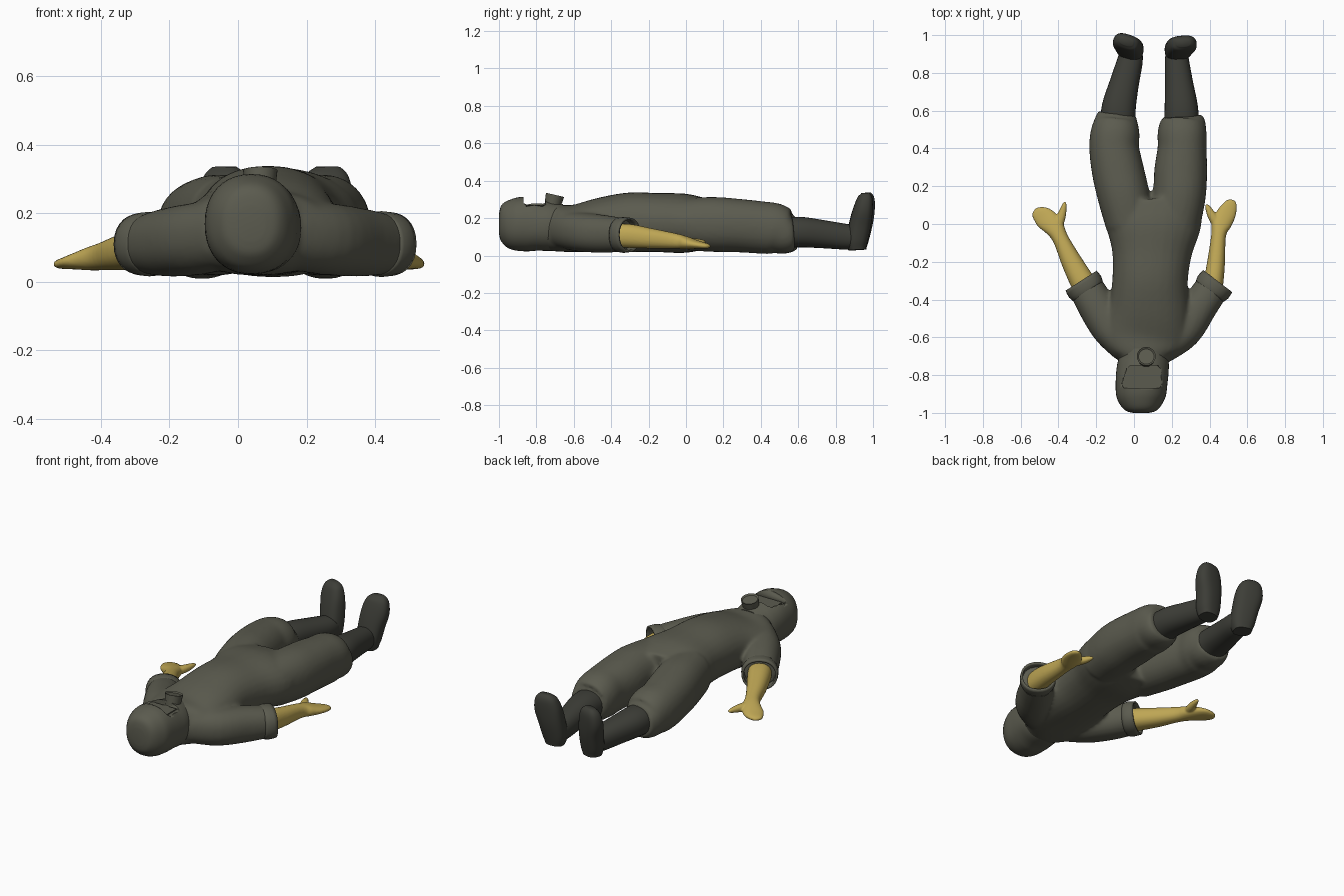
import bpy, bmesh, math
from mathutils import Vector, Matrix

if "Cube" in bpy.data.objects:
    bpy.data.objects.remove(bpy.data.objects["Cube"])


def material(name, rgb):
    m = bpy.data.materials.new(name)
    m.diffuse_color = (*rgb, 1)
    m.use_nodes = True
    m.node_tree.nodes["Principled BSDF"].inputs["Base Color"].default_value = m.diffuse_color
    return m


SUIT = material("drab suit grey", (0.105, 0.105, 0.078))
BOOT = material("dark boot grey", (0.047, 0.048, 0.039))
GLOVE = material("glove yellow", (0.52, 0.385, 0.09))


def catmull(pts, steps):
    """Smooth a list of (x, y, z, half_width, half_height) sections."""
    out = []
    for i in range(len(pts) - 1):
        p0, p1 = pts[max(i - 1, 0)], pts[i]
        p2, p3 = pts[i + 1], pts[min(i + 2, len(pts) - 1)]
        for s in range(steps):
            t = s / steps
            out.append([0.5 * (2 * b + (c - a) * t + (2 * a - 5 * b + 4 * c - d) * t * t
                               + (3 * b - a - 3 * c + d) * t ** 3)
                        for a, b, c, d in zip(p0, p1, p2, p3)])
    return out + [list(pts[-1])]


def loft(bm, sections, up=(0, 0, 1), sides=28, steps=4, power=2.2, caps=True):
    """Skin superelliptic rings along a path."""
    secs, up, rings = catmull(sections, steps), Vector(up), []
    for i, s in enumerate(secs):
        a, b = secs[max(i - 1, 0)], secs[min(i + 1, len(secs) - 1)]
        t = (Vector(b[:3]) - Vector(a[:3])).normalized()
        u = t.cross(up).normalized()
        v = u.cross(t)
        ring = []
        for k in range(sides):
            c, n = math.cos(math.tau * k / sides), math.sin(math.tau * k / sides)
            c = math.copysign(abs(c) ** (2 / power), c)
            n = math.copysign(abs(n) ** (2 / power), n)
            ring.append(bm.verts.new(Vector(s[:3]) + u * c * s[3] + v * n * s[4]))
        rings.append(ring)
    for r, q in zip(rings, rings[1:]):
        for k in range(sides):
            bm.faces.new((r[k], r[(k + 1) % sides], q[(k + 1) % sides], q[k]))
    if caps:
        bm.faces.new(rings[0])
        bm.faces.new(rings[-1])


def finish(bm, name, mat, angle=50):
    bmesh.ops.recalc_face_normals(bm, faces=bm.faces)
    me = bpy.data.meshes.new(name)
    bm.to_mesh(me)
    bm.free()
    ob = bpy.data.objects.new(name, me)
    bpy.context.collection.objects.link(ob)
    me.materials.append(mat)
    bpy.ops.object.select_all(action='DESELECT')
    ob.select_set(True)
    bpy.context.view_layer.objects.active = ob
    bpy.ops.object.shade_smooth_by_angle(angle=math.radians(angle))
    return ob


# suit: torso, trouser legs and sleeves fused into one soft skin
bm = bmesh.new()
loft(bm, [(.045, -.80, .16, .10, .11), (.05, -.72, .148, .135, .122), (.052, -.66, .145, .205, .125),
          (.06, -.58, .146, .235, .128), (.08, -.45, .163, .215, .147), (.085, -.3, .177, .20, .16),
          (.095, -.15, .176, .212, .158), (.102, 0, .172, .256, .158), (.095, .13, .168, .26, .13)])
loft(bm, [(-.02, 0, .168, .13, .14), (-.055, .15, .166, .138, .147), (-.085, .28, .16, .138, .143),
          (-.105, .4, .15, .132, .14), (-.1, .48, .142, .13, .136), (-.095, .54, .122, .116, .115),
          (-.09, .588, .122, .10, .09)])
loft(bm, [(.21, 0, .168, .14, .14), (.24, .15, .166, .14, .147), (.247, .28, .16, .14, .143),
          (.255, .4, .15, .13, .14), (.255, .48, .142, .13, .136), (.262, .54, .122, .118, .115),
          (.262, .575, .122, .10, .09)])
SLEEVES = {"left": [(-.03, -.655, .14, .09, .10), (-.12, -.55, .125, .105, .105),
                    (-.2, -.43, .115, .1, .1), (-.255, -.335, .11, .092, .088)],
           "right": [(.14, -.655, .14, .09, .10), (.255, -.56, .125, .105, .105),
                     (.35, -.43, .115, .095, .1), (.415, -.335, .11, .09, .09)]}
for path in SLEEVES.values():
    loft(bm, path)
suit = finish(bm, "suit", SUIT)
rm = suit.modifiers.new("fuse", 'REMESH')
rm.mode, rm.voxel_size, rm.use_smooth_shade = 'VOXEL', 0.011, True
sm = suit.modifiers.new("soften", 'SMOOTH')
sm.factor, sm.iterations = 0.5, 8

# rolled cuffs: open flared rings at the sleeve ends
CUFFS = {"left": [(-.24, -.36, .11, .092, .088), (-.258, -.334, .11, .102, .094),
                  (-.28, -.3, .11, .098, .09)],
         "right": [(.40, -.36, .11, .09, .09), (.418, -.335, .11, .1, .096),
                   (.443, -.302, .11, .097, .092)]}
for side, path in CUFFS.items():
    bm = bmesh.new()
    loft(bm, path, caps=False, steps=2)
    cuff = finish(bm, side + "_cuff", SUIT, 35)
    so = cuff.modifiers.new("thickness", 'SOLIDIFY')
    so.thickness = 0.012

# gloved forearms with mitten hands and thumbs
ARMS = {"left": [(-.225, -.39, .10, .06, .06), (-.265, -.32, .1, .066, .062), (-.33, -.2, .087, .055, .053),
                 (-.388, -.08, .075, .042, .041), (-.425, -.015, .067, .053, .034),
                 (-.475, .033, .058, .057, .022), (-.515, .06, .052, .036, .014), (-.53, .07, .05, .015, .006)],
        "right": [(.405, -.39, .105, .055, .06), (.42, -.31, .105, .053, .064), (.435, -.2, .093, .047, .055),
                  (.448, -.06, .078, .039, .041), (.463, 0, .068, .052, .034),
                  (.492, .06, .058, .05, .022), (.515, .11, .051, .032, .014), (.522, .128, .05, .013, .006)]}
THUMBS = {"left": [(-.41, -.02, .07, .03, .025), (-.385, .04, .07, .024, .022),
                   (-.37, .095, .072, .014, .014), (-.366, .118, .073, .006, .006)],
          "right": [(.45, -.01, .07, .03, .025), (.412, .045, .07, .024, .022),
                    (.392, .085, .072, .015, .014), (.383, .104, .073, .006, .006)]}
for side in ARMS:
    bm = bmesh.new()
    loft(bm, ARMS[side])
    loft(bm, THUMBS[side], sides=16)
    arm = finish(bm, side + "_glove", GLOVE)
    rm = arm.modifiers.new("fuse", 'REMESH')
    rm.mode, rm.voxel_size, rm.use_smooth_shade = 'VOXEL', 0.005, True
    sm = arm.modifiers.new("soften", 'SMOOTH')
    sm.factor, sm.iterations = 0.5, 5

# boots: shaft plus upturned foot, toes splayed outward
SHAFTS = {"left": [(-.085, .53, .122, .092, .082), (-.08, .62, .125, .09, .081), (-.05, .75, .112, .077, .074),
                   (-.022, .86, .1, .068, .068), (-.015, .92, .1, .06, .06)],
          "right": [(.252, .53, .122, .092, .082), (.25, .62, .125, .088, .081), (.238, .75, .112, .074, .074),
                    (.228, .86, .1, .064, .068), (.226, .92, .1, .058, .06)]}
FEET = {"left": (-.012, -18, -1), "right": (.228, 5, 1)}
for side, (fx, yaw, d) in FEET.items():
    bm = bmesh.new()
    loft(bm, SHAFTS[side])
    keep = set(bm.verts)
    loft(bm, [(0, -.02, .03, .052, .045), (0, -.02, .08, .067, .055), (d * .012, -.004, .17, .074, .057),
              (d * .028, .01, .25, .078, .05), (d * .035, .02, .31, .062, .038),
              (d * .036, .02, .335, .035, .02)], up=(0, 1, 0), power=2.6)
    bmesh.ops.transform(bm, verts=[v for v in bm.verts if v not in keep],
                        matrix=Matrix.Translation((fx, .935, 0)) @ Matrix.Rotation(math.radians(yaw), 4, 'Z'))
    finish(bm, side + "_boot", BOOT)

# hood with a recessed visor window
bm = bmesh.new()
loft(bm, [(.037, -1, .17, .04, .05), (.037, -.99, .17, .078, .092), (.037, -.96, .17, .108, .122),
          (.037, -.91, .168, .131, .141), (.04, -.84, .168, .137, .146), (.045, -.78, .162, .138, .137),
          (.05, -.73, .156, .134, .132), (.05, -.67, .15, .12, .125)], sides=40)
hood = finish(bm, "hood", SUIT, 40)

bm = bmesh.new()
outline = [(-.055, -.868), (.135, -.868), (.147, -.85), (.14, -.765), (.125, -.75),
           (-.02, -.75), (-.038, -.765), (-.063, -.85)]
face = bm.faces.new([bm.verts.new((x, y, .264)) for x, y in outline])
ext = bmesh.ops.extrude_face_region(bm, geom=[face])
bmesh.ops.translate(bm, vec=(0, 0, .1), verts=[g for g in ext["geom"] if isinstance(g, bmesh.types.BMVert)])
cutter = finish(bm, "visor_cutter", SUIT)
cutter.hide_render = True
cutter.hide_viewport = True
bo = hood.modifiers.new("visor recess", 'BOOLEAN')
bo.object, bo.operation, bo.solver = cutter, 'DIFFERENCE', 'EXACT'

# visor pane lying in the recess
bm = bmesh.new()
bmesh.ops.create_cube(bm, size=1, matrix=Matrix.Translation((.042, -.81, .266)) @ Matrix.Diagonal((.16, .1, .008, 1)))
finish(bm, "visor_pane", SUIT, 30)

# breathing filter: tilted canister with a dished lid
bm = bmesh.new()
bmesh.ops.create_cone(bm, cap_ends=True, segments=32, radius1=.043, radius2=.05, depth=.06)
top = max(bm.faces, key=lambda f: f.calc_center_median().z)
bmesh.ops.inset_individual(bm, faces=[top], thickness=.009)
bmesh.ops.translate(bm, vec=(0, 0, -.007), verts=top.verts)
bmesh.ops.transform(bm, verts=bm.verts, matrix=Matrix.Translation((.065, -.707, .295)) @ Matrix.Rotation(math.radians(-13), 4, 'X'))
finish(bm, "filter_canister", SUIT, 30)
